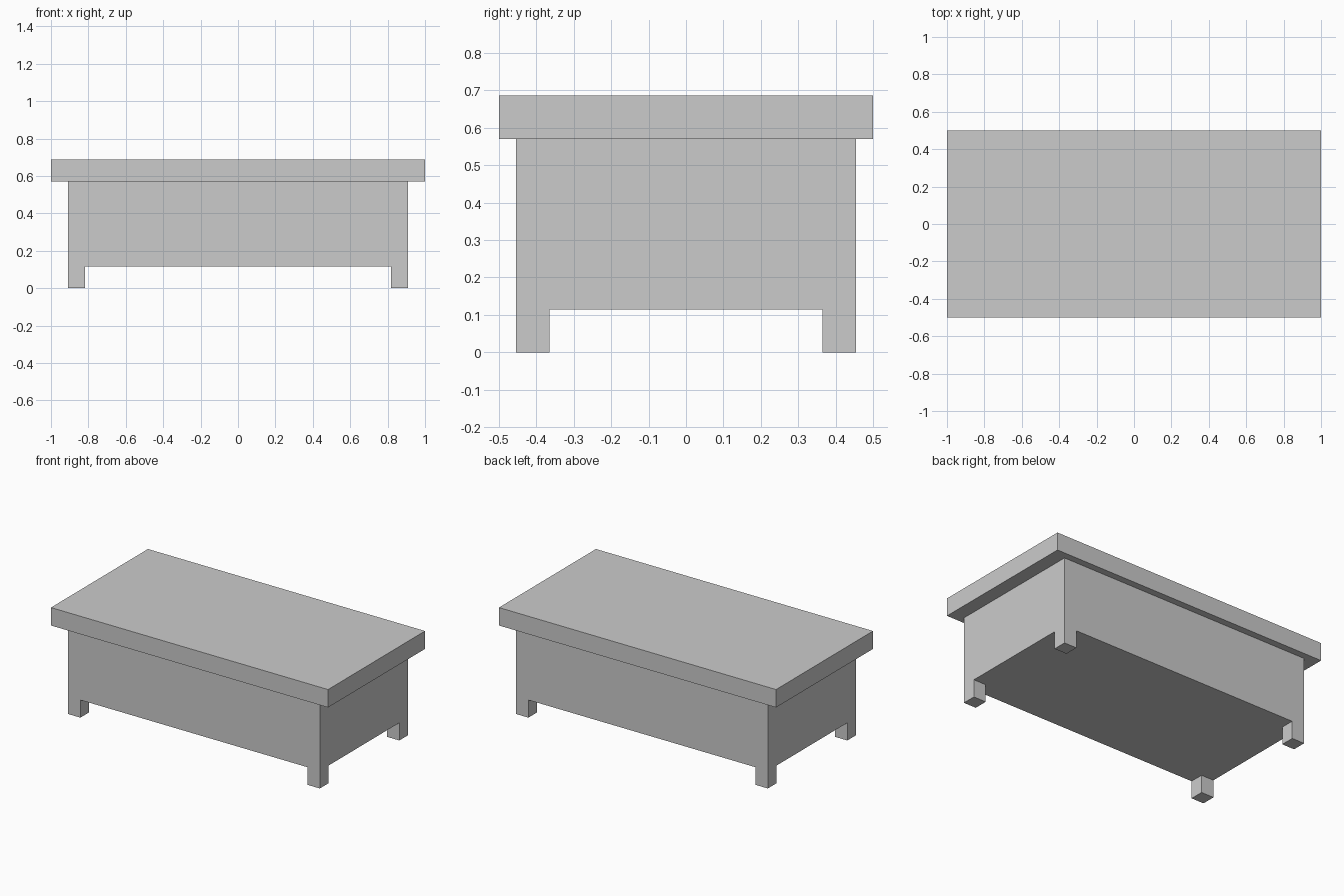
import bpy

# Remove the default cube only
default = bpy.data.objects.get("Cube")
if default:
    bpy.data.objects.remove(default, do_unlink=True)

# Single plain grey
grey = bpy.data.materials.new("plain_grey")
grey.use_nodes = True
colour = (0.6, 0.6, 0.6, 1.0)
grey.diffuse_color = colour
grey.node_tree.nodes["Principled BSDF"].inputs["Base Color"].default_value = colour


def box(name, low, high):
    """Add a flat-sided box spanning two opposite corners."""
    centre = [(a + b) / 2 for a, b in zip(low, high)]
    bpy.ops.mesh.primitive_cube_add(size=1, location=centre)
    obj = bpy.context.object
    obj.name = name
    obj.scale = [b - a for a, b in zip(low, high)]
    bpy.ops.object.transform_apply(location=False, rotation=False, scale=True)
    obj.data.materials.append(grey)
    return obj


HALF_X, HALF_Y = 0.909, 0.455
LEG_TOP, BODY_TOP, TOP = 0.115, 0.57, 0.687
LEG = 0.09

# Overhanging slab and the closed body beneath it
box("table_top", (-1, -0.5, BODY_TOP), (1, 0.5, TOP))
box("body", (-HALF_X, -HALF_Y, LEG_TOP), (HALF_X, HALF_Y, BODY_TOP))

# Short square legs flush with the body corners
for side, sx in (("left", 1), ("right", -1)):
    for end, sy in (("front", -1), ("back", 1)):
        xs = sorted((sx * HALF_X, sx * (HALF_X - LEG)))
        ys = sorted((sy * HALF_Y, sy * (HALF_Y - LEG)))
        box(f"{end}_{side}_leg", (xs[0], ys[0], 0), (xs[1], ys[1], LEG_TOP))
